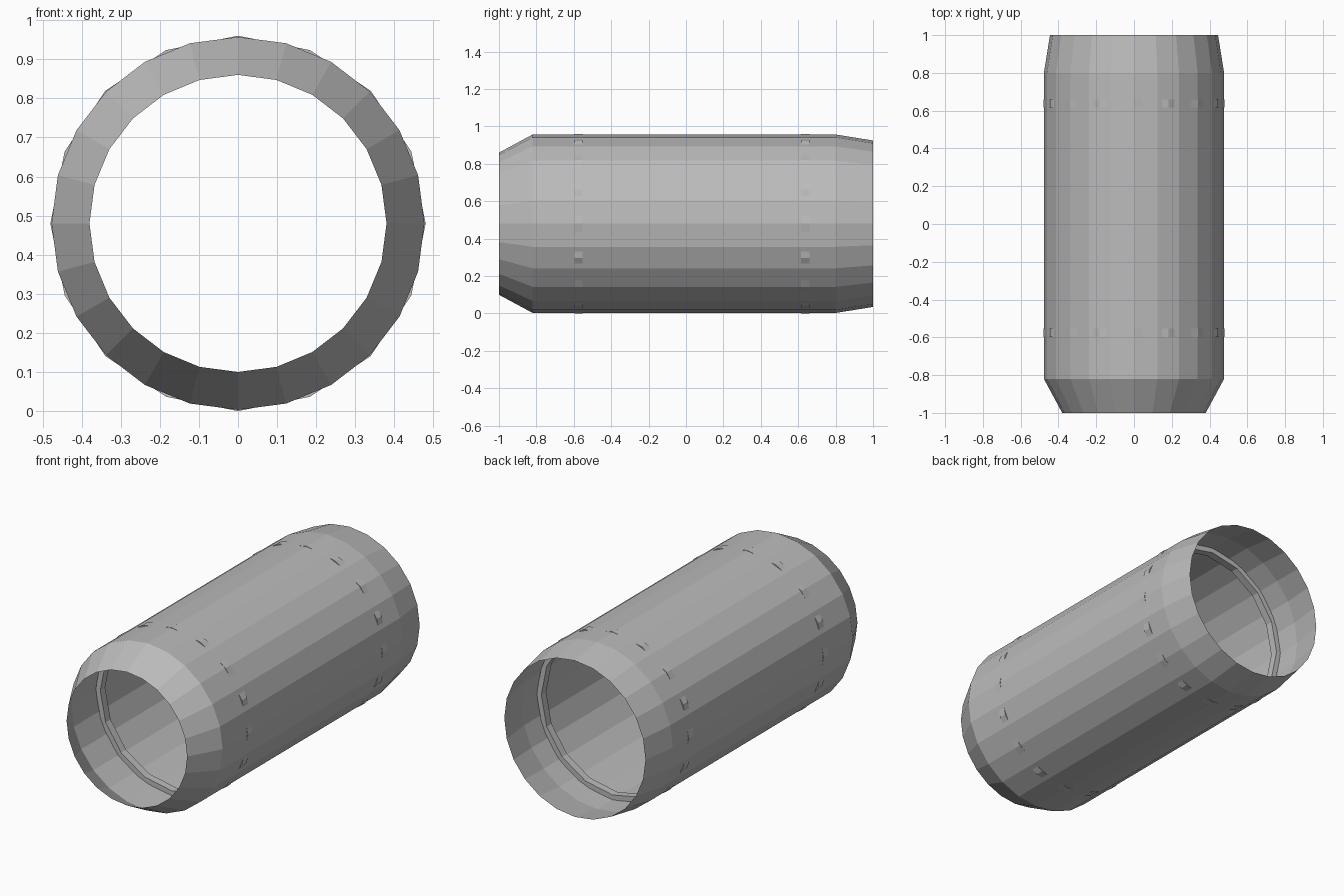
import bpy
import bmesh
import math

if "Cube" in bpy.data.objects:
    bpy.data.objects.remove(bpy.data.objects["Cube"])

CENTRE_Z = 0.48

metal = bpy.data.materials.new("grey metal")
metal.diffuse_color = (0.5, 0.5, 0.5, 1)
metal.use_nodes = True
metal.node_tree.nodes["Principled BSDF"].inputs["Base Color"].default_value = metal.diffuse_color


def lathe(name, profile, sides, closed=False):
    """Sweep (y, radius) points around the long y axis with flat facets."""
    bm = bmesh.new()
    loops = []
    for y, r in profile:
        angles = [2 * math.pi * i / sides for i in range(sides)]
        loops.append([bm.verts.new((r * math.sin(a), y, CENTRE_Z + r * math.cos(a)))
                      for a in angles])
    pairs = list(zip(loops, loops[1:]))
    if closed:
        pairs.append((loops[-1], loops[0]))
    for a, b in pairs:
        for i in range(sides):
            j = (i + 1) % sides
            bm.faces.new((a[i], b[i], b[j], a[j]))
    mesh = bpy.data.meshes.new(name)
    bm.to_mesh(mesh)
    bm.free()
    mesh.materials.append(metal)
    obj = bpy.data.objects.new(name, mesh)
    bpy.context.collection.objects.link(obj)
    return obj


# Open thin-walled tube: steep taper in front, slight taper at the back
lathe("tube_shell", [(-1, 0.38), (-0.82, 0.477), (0.8, 0.477), (1, 0.445)], 24)

# Stiffening hoops whose corners just break through the shell
for name, y in (("front_hoop", -0.575), ("back_hoop", 0.638)):
    w, outer, inner = 0.022, 0.48, 0.45
    lathe(name, [(y - w, outer), (y + w, outer), (y + w, inner), (y - w, inner)],
          16, closed=True)
